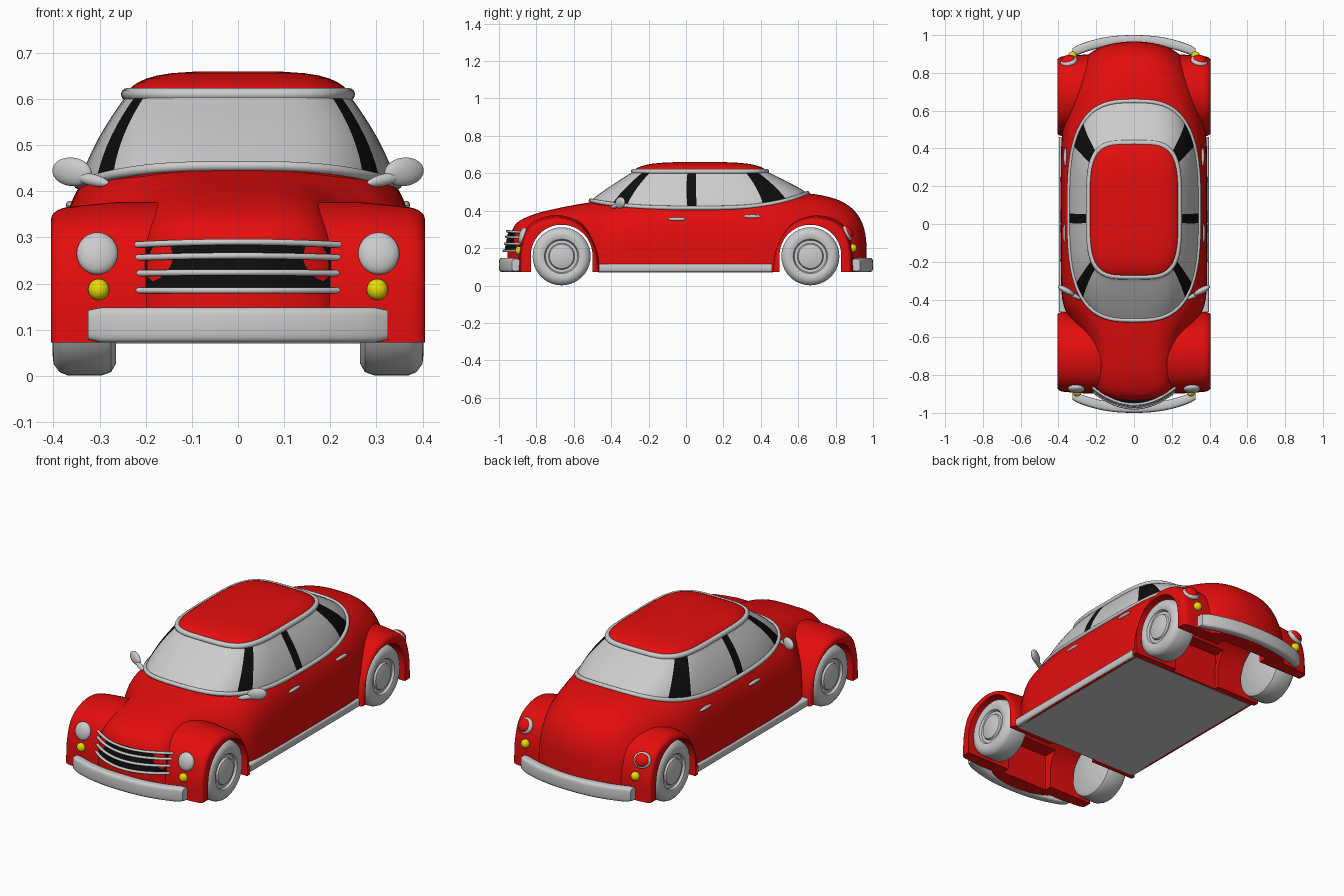
import bpy, bmesh, math
from mathutils import Vector

if "Cube" in bpy.data.objects:
    bpy.data.objects.remove(bpy.data.objects["Cube"])

def material(name, col):
    m = bpy.data.materials.new(name)
    m.diffuse_color = (*col, 1)
    m.use_nodes = True
    m.node_tree.nodes["Principled BSDF"].inputs["Base Color"].default_value = m.diffuse_color
    return m

RED = material("red paint", (0.78, 0.004, 0.004))
GREY = material("light grey", (0.6, 0.6, 0.61))
BLACK = material("black", (0.004, 0.004, 0.004))
YELLOW = material("yellow lamp", (0.8, 0.72, 0.0))

def spow(v, p):
    return math.copysign(abs(v) ** p, v)

def link(name, me, mats):
    ob = bpy.data.objects.new(name, me)
    bpy.context.collection.objects.link(ob)
    for m in mats:
        if m.name not in ob.data.materials:
            ob.data.materials.append(m)
    return ob

def smooth(ob, angle=35):
    bpy.ops.object.select_all(action='DESELECT')
    ob.select_set(True)
    bpy.context.view_layer.objects.active = ob
    bpy.ops.object.shade_smooth_by_angle(angle=math.radians(angle))

def loft(name, rings, mats, caps=(True, True), mat_rule=None):
    """Skin closed rings of points into one object."""
    bm = bmesh.new()
    vs = [[bm.verts.new(p) for p in r] for r in rings]
    n = len(vs[0])
    for i in range(len(vs) - 1):
        for j in range(n):
            k = (j + 1) % n
            f = bm.faces.new((vs[i][j], vs[i][k], vs[i + 1][k], vs[i + 1][j]))
            if mat_rule:
                f.material_index = mat_rule(i, j)
    if caps[0]:
        bm.faces.new(vs[0])
    if caps[1]:
        bm.faces.new(vs[-1])
    bmesh.ops.remove_doubles(bm, verts=bm.verts, dist=1e-5)
    bmesh.ops.recalc_face_normals(bm, faces=bm.faces)
    me = bpy.data.meshes.new(name)
    bm.to_mesh(me)
    bm.free()
    ob = link(name, me, mats)
    smooth(ob)
    return ob

def bake(ob):
    """Apply all modifiers."""
    bpy.context.view_layer.update()
    dg = bpy.context.evaluated_depsgraph_get()
    me = bpy.data.meshes.new_from_object(ob.evaluated_get(dg))
    ob.modifiers.clear()
    ob.data = me
    smooth(ob)

def cut(ob, cutter):
    m = ob.modifiers.new("cut", 'BOOLEAN')
    m.operation, m.solver, m.object = 'DIFFERENCE', 'EXACT', cutter

def blob(name, loc, scale, mat, rot=(0, 0, 0), sides=(1, -1)):
    """Flattened sphere, repeated on both sides."""
    for s in sides:
        bpy.ops.mesh.primitive_uv_sphere_add(segments=24, ring_count=14, radius=1,
            location=(s * loc[0], loc[1], loc[2]), rotation=(rot[0], s * rot[1], s * rot[2]))
        ob = bpy.context.object
        ob.name, ob.scale = name, scale
        ob.data.materials.append(mat)
        smooth(ob, 60)

def tube(name, pts, r, mat, cyclic=False):
    cu = bpy.data.curves.new(name, 'CURVE')
    cu.dimensions, cu.bevel_depth, cu.bevel_resolution, cu.use_fill_caps = '3D', r, 3, True
    sp = cu.splines.new('POLY')
    sp.points.add(len(pts) - 1)
    for p, q in zip(sp.points, pts):
        p.co = (*q, 1)
    sp.use_cyclic_u = cyclic
    tmp = link(name + " path", cu, [mat])
    bpy.context.view_layer.update()
    me = bpy.data.meshes.new_from_object(tmp.evaluated_get(bpy.context.evaluated_depsgraph_get()))
    bpy.data.objects.remove(tmp)
    smooth(link(name, me, [mat]), 60)

def box(name, lo, hi, mat):
    ring = lambda x: [(x, lo[1], lo[2]), (x, hi[1], lo[2]), (x, hi[1], hi[2]), (x, lo[1], hi[2])]
    return loft(name, [ring(lo[0]), ring(hi[0])], [mat])

def spline(pts, sub):
    """Smooth curve through tuples of any size."""
    out = []
    for i in range(len(pts) - 1):
        a, b, c, d = (pts[max(0, min(len(pts) - 1, i + k))] for k in (-1, 0, 1, 2))
        for s in range(sub):
            t = s / sub
            out.append([0.5 * (2*q + (r-p)*t + (2*p-5*q+4*r-u)*t*t + (3*q-p-3*r+u)*t**3)
                        for p, q, r, u in zip(a, b, c, d)])
    return out + [list(pts[-1])]

# wheel-well cutters and hollow underside
WY, WZ, ZB = 0.665, 0.16, 0.072
cutters = []
for s in (-1, 1):
    arch = [(s*WY + 0.165*math.cos(a), WZ + 0.165*math.sin(a))
            for a in (math.pi*i/32 for i in range(33))]
    arch += [(s*WY - 0.165, -0.1), (s*WY + 0.165, -0.1)]
    cutters.append(loft("wheel_cutter", [[(x, y, z) for y, z in arch] for x in (-0.6, 0.6)], [RED]))
cutters.append(box("front_hollow", (-0.14, -0.87, -0.1), (0.14, -0.475, 0.27), RED))
cutters.append(box("rear_hollow", (-0.145, 0.475, -0.1), (0.145, 0.88, 0.27), RED))
for c in cutters:
    c.hide_render = True

# main body: y, half width, top height, squareness
stations = [(-.955, .03, .19, 3), (-.945, .09, .25, 3), (-.92, .16, .315, 3.5), (-.88, .21, .352, 4),
            (-.8, .23, .385, 4), (-.7, .235, .41, 4), (-.6, .27, .43, 3.5), (-.5, .34, .447, 3.2),
            (-.4, .38, .46, 3.6), (-.2, .388, .49, 4), (0, .388, .5, 4), (.25, .388, .5, 4),
            (.45, .383, .5, 3.8), (.6, .36, .497, 3.3), (.72, .335, .483, 3), (.82, .3, .455, 2.8),
            (.89, .25, .41, 2.7), (.935, .18, .35, 2.7), (.958, .1, .28, 2.7), (.966, .03, .2, 2.7)]
rings = []
for y, w, zt, n in spline(stations, 4):
    rings.append([(w*spow(math.cos(a), 2/n), y, ZB + (zt - ZB)*abs(math.sin(a))**(2/n))
                  for a in (math.pi*i/40 for i in range(41))])
body = loft("body", rings, [RED])
for c in cutters:
    cut(body, c)
bake(body)

# four fenders: one side profile with rounded outer edge, mirrored twice
prof = spline([(-.455, ZB), (-.475, .2), (-.55, .325), (-.665, .375), (-.78, .36),
               (-.855, .305), (-.89, .2), (-.897, ZB)], 5)
rings = []
for x, s in [(.14, 1), (.26, 1), (.34, .975)] + [(.36 + .045*math.sin(a), .88 + .085*math.cos(a))
             for a in (math.pi/2*i/6 for i in range(7))]:
    rings.append([(x, -.67 + (y + .67)*s, ZB + (z - ZB)*s) for y, z in prof])
fender = loft("fenders", rings, [RED])
cut(fender, cutters[0])
mir = fender.modifiers.new("mirror", 'MIRROR')
mir.use_axis = (True, True, False)
mir.use_mirror_merge = False
bake(fender)
for c in cutters:
    bpy.data.objects.remove(c)

# floor and sills
box("floor", (-.375, -.47, .07), (.375, .465, .085), GREY)
for s in (-1, 1):
    rings = [[(s*(.375 + .022*spow(math.cos(a), .5)), y, .094 + .022*spow(math.sin(a), .5))
              for a in (math.tau*i/20 for i in range(20))] for y in (-.465, .46)]
    loft("sill", rings, [GREY])

# cabin: glass with black pillars, red roof
breaks = [-90, -46, -33, -2, -.2, 27, 46.5, 90]
right = []
for a, b in zip(breaks, breaks[1:]):
    k = 10 if b - a > 40 else 1 if b - a < 3 else 6
    right += [a + (b - a)*i/k for i in range(k)]
angles = right + [180 - a for a in [90] + right[:0:-1]]

def cabin_ring(t, r=1, dz=0):
    n = 3 + t
    hw = .345 - .105*t + .045*t*(1 - t)
    hl = .58 - .225*t + .03*t*(1 - t)
    out = []
    for a in angles:
        u, v = spow(math.cos(math.radians(a)), 2/n), spow(math.sin(math.radians(a)), 2/n)
        zb = .415 + (.08*v**3 if v > 0 else -.04*v**3)
        out.append((hw*u*r, .07 + .005*t + hl*v*r, zb + (.61 - zb)*t + dz))
    return out

def cabin_mat(i, j):
    if i == 0 or i > 8:
        return 0
    m = (angles[j] + (angles[j + 1] if j + 1 < len(angles) else 270)) / 2
    m = 180 - m if m > 90 else m
    return 2 if -46 < m < -33 or -2 < m < -.2 or 27 < m < 46.5 else 1

rings = [cabin_ring(0, 1, -.05)] + [cabin_ring(i/8) for i in range(9)]
rings += [cabin_ring(1, r, .05*(1 - r**4)**.6) for r in (.985, .95, .9, .83, .74, .6, .4, .2, .04)]
loft("cabin", rings, [RED, GREY, BLACK], (False, True), cabin_mat)
tube("roof_trim", cabin_ring(1), .014, GREY, True)
tube("window_sill_trim", cabin_ring(0), .011, GREY, True)

# wheels: lathe profile (radius, x)
tyre = [(0, .265), (.13, .265), (.148, .275), (.155, .295), (.155, .37), (.148, .387), (.13, .4),
        (.11, .402), (.092, .396), (.086, .384), (.07, .384), (.065, .394), (.04, .401), (0, .403)]
for sx in (-1, 1):
    for sy in (-1, 1):
        loft("wheel", [[(sx*x, sy*WY + r*math.cos(a), .156 + r*math.sin(a))
             for a in (math.tau*i/40 for i in range(40))] for r, x in tyre], [GREY], (False, False))

# bumpers
for s, name in ((-1, "front_bumper"), (1, "rear_bumper")):
    rings = []
    for i in range(-12, 13):
        u = i/12
        k = .85 if abs(i) == 12 else 1
        rings.append([(.325*u, s*(.974 - .065*abs(u)**2.3 + .026*k*spow(math.cos(a), .5)),
                       .11 + .038*k*spow(math.sin(a), .5)) for a in (math.tau*j/24 for j in range(24))])
    loft(name, rings, [GREY])

# grille and bars wrapped around the nose
def nose(x, z):
    return -.97 + .2*(z - .19) + 1.875*x*x

rings = []
for i in range(-10, 11):
    x = .02*i
    rings.append([(x, nose(x, z) + d, z) for z, d in ((.187, 0), (.287, 0), (.287, .03), (.187, .03))])
loft("grille", rings, [BLACK])
for z in (.284, .256, .222, .185):
    pts = [(.022*i, nose(.022*i, z) - .004, z + .006*(1 - (i/10)**2)*(z - .185)/.1) for i in range(-10, 11)]
    tube("grille_bar", pts, .007, GREY)

# lamps
blob("headlight", (.305, -.872, .265), (.045, .022, .047), GREY, (-.25, 0, 0))
blob("front_indicator", (.302, -.893, .187), (.023, .02, .023), YELLOW)
blob("tail_light_rim", (.345, .862, .28), (.046, .022, .042), GREY, (.5, 0, -.25))
blob("tail_light", (.348, .870, .284), (.037, .022, .034), RED, (.5, 0, -.25))
blob("rear_indicator", (.325, .892, .2), (.023, .022, .023), YELLOW)

# mirrors and door handles
blob("mirror", (.36, -.352, .442), (.048, .017, .031), GREY, (0, -.1, .5))
blob("mirror_stem", (.318, -.378, .425), (.045, .012, .013), GREY, (0, -.2, .5))
for y, x, z in ((-.05, .368, .355), (.355, .364, .37)):
    blob("door_handle", (x, y, z), (.009, .05, .009), GREY)
